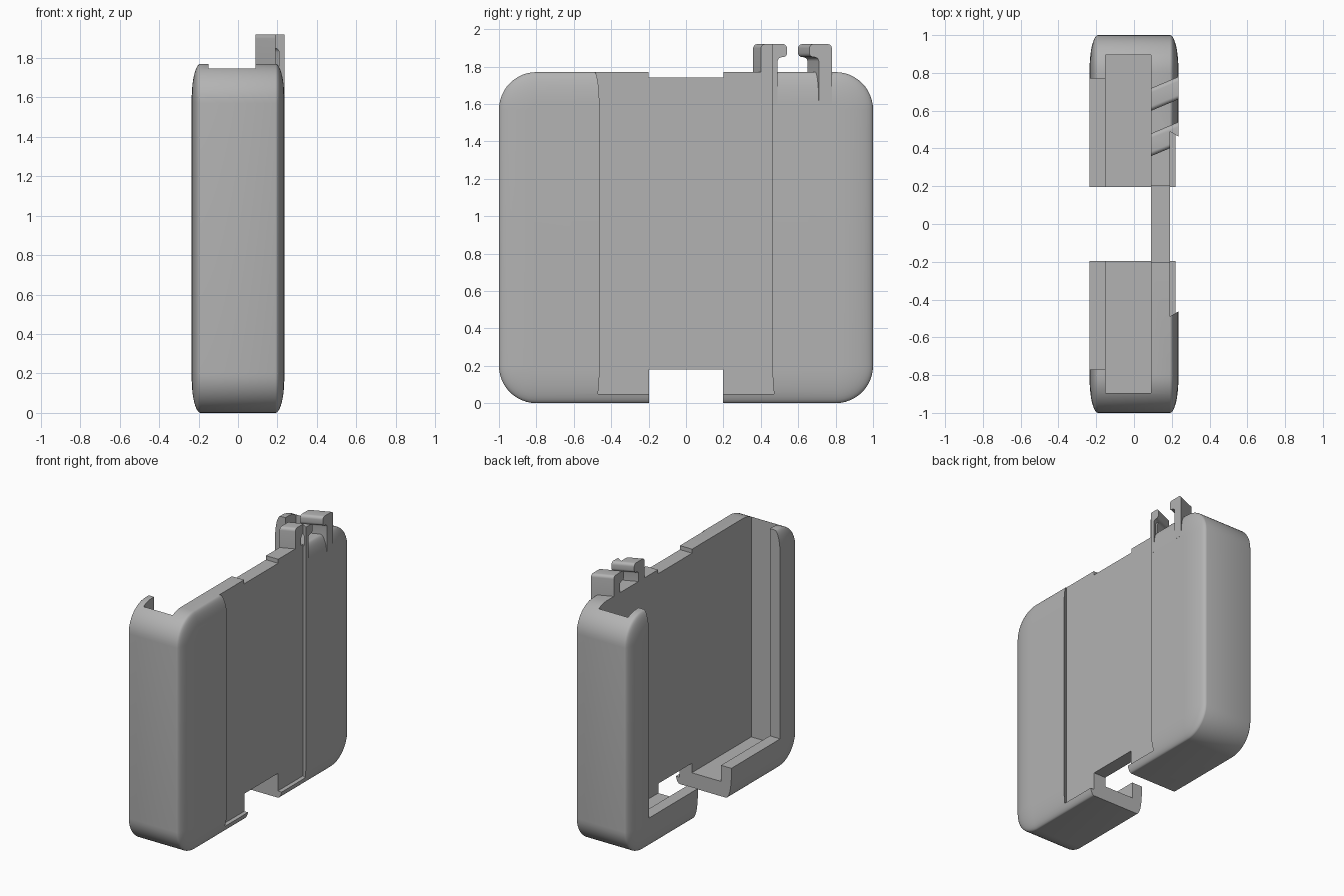
import bpy, bmesh, math

if "Cube" in bpy.data.objects:
    bpy.data.objects.remove(bpy.data.objects["Cube"])

grey = bpy.data.materials.new("Plain grey")
grey.use_nodes = True
COLOUR = (0.45, 0.45, 0.45, 1)
grey.diffuse_color = COLOUR
grey.node_tree.nodes["Principled BSDF"].inputs["Base Color"].default_value = COLOUR

HALF_X, HALF_Y, TOP = 0.235, 1.0, 1.77
CORNER, EDGE, CROWN = 0.2, 0.18, 0.045


def finish(name, bm):
    bmesh.ops.recalc_face_normals(bm, faces=bm.faces)
    mesh = bpy.data.meshes.new(name)
    bm.to_mesh(mesh)
    bm.free()
    mesh.materials.append(grey)
    obj = bpy.data.objects.new(name, mesh)
    bpy.context.collection.objects.link(obj)
    return obj


def loft(name, rings):
    """Skin a stack of matching rings and cap both ends."""
    bm = bmesh.new()
    loops = [[bm.verts.new(p) for p in ring] for ring in rings]
    n = len(loops[0])
    for a, b in zip(loops, loops[1:]):
        for i in range(n):
            j = (i + 1) % n
            bm.faces.new((a[i], a[j], b[j], b[i]))
    bm.faces.new(loops[0])
    bm.faces.new(loops[-1])
    return finish(name, bm)


def box(name, x, y, z):
    ring = [(x[0], y[0]), (x[1], y[0]), (x[1], y[1]), (x[0], y[1])]
    return loft(name, [[(px, py, h) for px, py in ring] for h in z])


def body_ring(x, inset, steps=12):
    """Rounded rectangle in the side plane, shrunk by the inset."""
    r = CORNER - inset
    pts = []
    for k, (sy, sz) in enumerate([(1, 1), (-1, 1), (-1, -1), (1, -1)]):
        cy = sy * (HALF_Y - CORNER)
        cz = TOP / 2 + sz * (TOP / 2 - CORNER)
        for i in range(steps + 1):
            a = math.pi / 2 * (k + i / steps)
            pts.append((x, cy + r * math.cos(a), cz + r * math.sin(a)))
    return pts


def hook(name, outer, direction):
    """Curled catch swept across the wall on a slant."""
    shape = [(0, 1.6), (0, 1.92), (0.12, 1.92), (0.12, 1.85),
             (0.07, 1.85), (0.07, 1.6)]
    rings = [[(x, outer + direction * d + (x - HALF_X) * 0.42, z)
              for d, z in shape] for x in (0.05, HALF_X)]
    obj = loft(name, rings)
    bm = bmesh.new()
    bm.from_mesh(obj.data)
    long_edges = [e for e in bm.edges
                  if abs(e.verts[0].co.x - e.verts[1].co.x) > 0.1
                  and e.verts[0].co.z > 1.7]
    bmesh.ops.bevel(bm, geom=long_edges, offset=0.022, segments=5,
                    affect='EDGES', profile=0.5)
    bm.to_mesh(obj.data)
    bm.free()
    return obj


def combine(target, tool, operation):
    mod = target.modifiers.new(operation, 'BOOLEAN')
    mod.operation, mod.object, mod.solver = operation, tool, 'EXACT'
    bpy.context.view_layer.objects.active = target
    bpy.ops.object.modifier_apply(modifier=mod.name)
    bpy.data.objects.remove(tool)


# Softly crowned case body
steps = 10
crown = []
for i in range(steps + 1):
    a = math.pi / 2 * i / steps
    crown.append((HALF_X - CROWN + CROWN * math.sin(a), EDGE * (1 - math.cos(a))))
profile = [(-x, d) for x, d in reversed(crown)] + crown
case = loft("holder_case", [body_ring(x, d) for x, d in profile])

# Slanted hooks on the top edge
combine(case, hook("inner_hook", 0.42, 1), 'UNION')
combine(case, hook("outer_hook", 0.78, -1), 'UNION')

# Pocket, open window, and centre notches
cutters = [
    box("pocket", (-0.15, 0.09), (-0.895, 0.895), (0.11, 2.2)),
    box("window", (-0.4, -0.1), (-0.77, 0.77), (0.23, 2.2)),
    box("bottom_notch", (-0.4, 0.4), (-0.197, 0.197), (-0.2, 0.18)),
    box("lip_gap", (-0.4, 0.0), (-0.197, 0.197), (-0.1, 0.4)),
    box("top_notch", (-0.4, 0.4), (-0.2, 0.2), (1.74, 2.2)),
]

# Dovetail slot for a sliding mount
dovetail = [(0.19, -0.49), (0.29, -0.43), (0.29, 0.43), (0.19, 0.49)]
cutters.append(loft("dovetail_slot",
                    [[(x, y, z) for x, y in dovetail] for z in (0.05, 2.2)]))
for cutter in cutters:
    combine(case, cutter, 'DIFFERENCE')

bpy.ops.object.select_all(action='DESELECT')
case.select_set(True)
bpy.context.view_layer.objects.active = case
bpy.ops.object.shade_smooth_by_angle(angle=math.radians(30))
